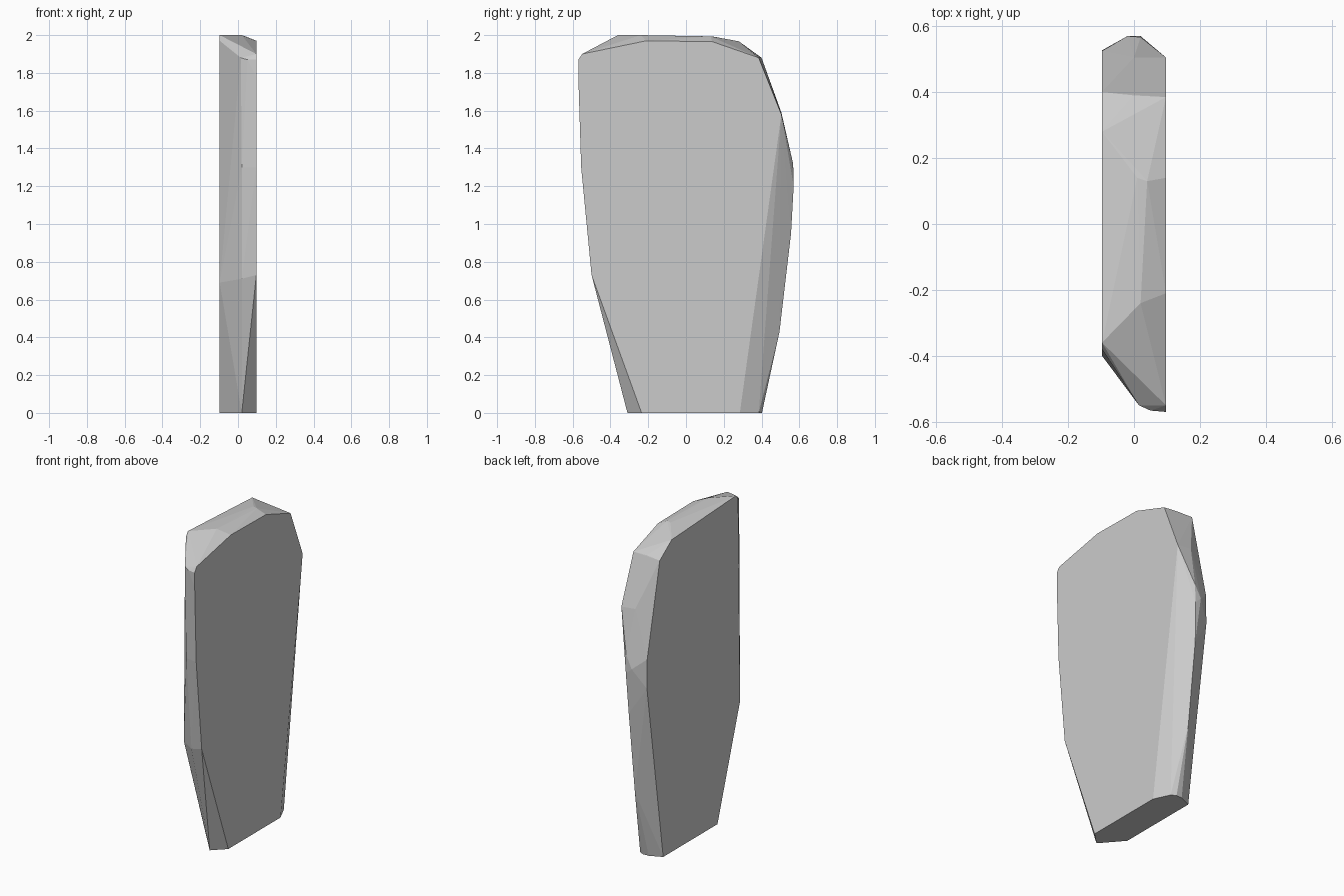
import bpy, bmesh, math

HALF = 0.097  # half thickness of the slab

# Flat side outlines (y, z)
right_face = [(-0.235, 0), (0.285, 0), (0.505, 1.58), (0.385, 1.88), (0.14, 1.965),
              (-0.21, 1.97), (-0.55, 1.9), (-0.57, 1.87), (-0.57, 1.78), (-0.555, 1.3),
              (-0.5, 0.73)]
left_face = [(-0.175, 0), (0.366, 0), (0.527, 1.12), (0.525, 1.305), (0.4, 1.88),
             (0.28, 1.967), (-0.36, 2.0), (-0.38, 1.97), (-0.4, 0.69)]

# Chiselled ridge around the rim (x, y, z)
ridge = [(0.02, -0.31, 0), (0.02, -0.492, 0.71), (0.02, -0.543, 1.3), (0.015, -0.55, 1.88),
         (0.05, -0.566, 1.87), (0.02, -0.24, 2.0), (0.04, 0.13, 1.993), (0.01, 0.14, 1.993),
         (0.0, 0.39, 1.885), (0.0, 0.505, 1.59), (0.02, 0.567, 1.32), (-0.02, 0.57, 1.24),
         (0.02, 0.57, 1.2), (0.01, 0.556, 0.95), (0.01, 0.495, 0.43), (0.015, 0.428, 0.12),
         (0.02, 0.402, 0), (-0.02, 0.4, 0), (0.05, 0.385, 0)]

points = [(HALF, y, z) for y, z in right_face]
points += [(-HALF, y, z) for y, z in left_face]
points += ridge

# Faceted stone slab wrapped around the outlines
bm = bmesh.new()
for p in points:
    bm.verts.new(p)
hull = bmesh.ops.convex_hull(bm, input=bm.verts[:])
loose = [v for v in bm.verts if not v.link_faces]
bmesh.ops.delete(bm, geom=loose, context='VERTS')
bmesh.ops.dissolve_limit(bm, angle_limit=math.radians(0.5),
                         verts=bm.verts[:], edges=bm.edges[:])
bmesh.ops.recalc_face_normals(bm, faces=bm.faces[:])

mesh = bpy.data.meshes.new("stone_slab")
bm.to_mesh(mesh)
bm.free()
slab = bpy.data.objects.new("stone_slab", mesh)
bpy.context.collection.objects.link(slab)
